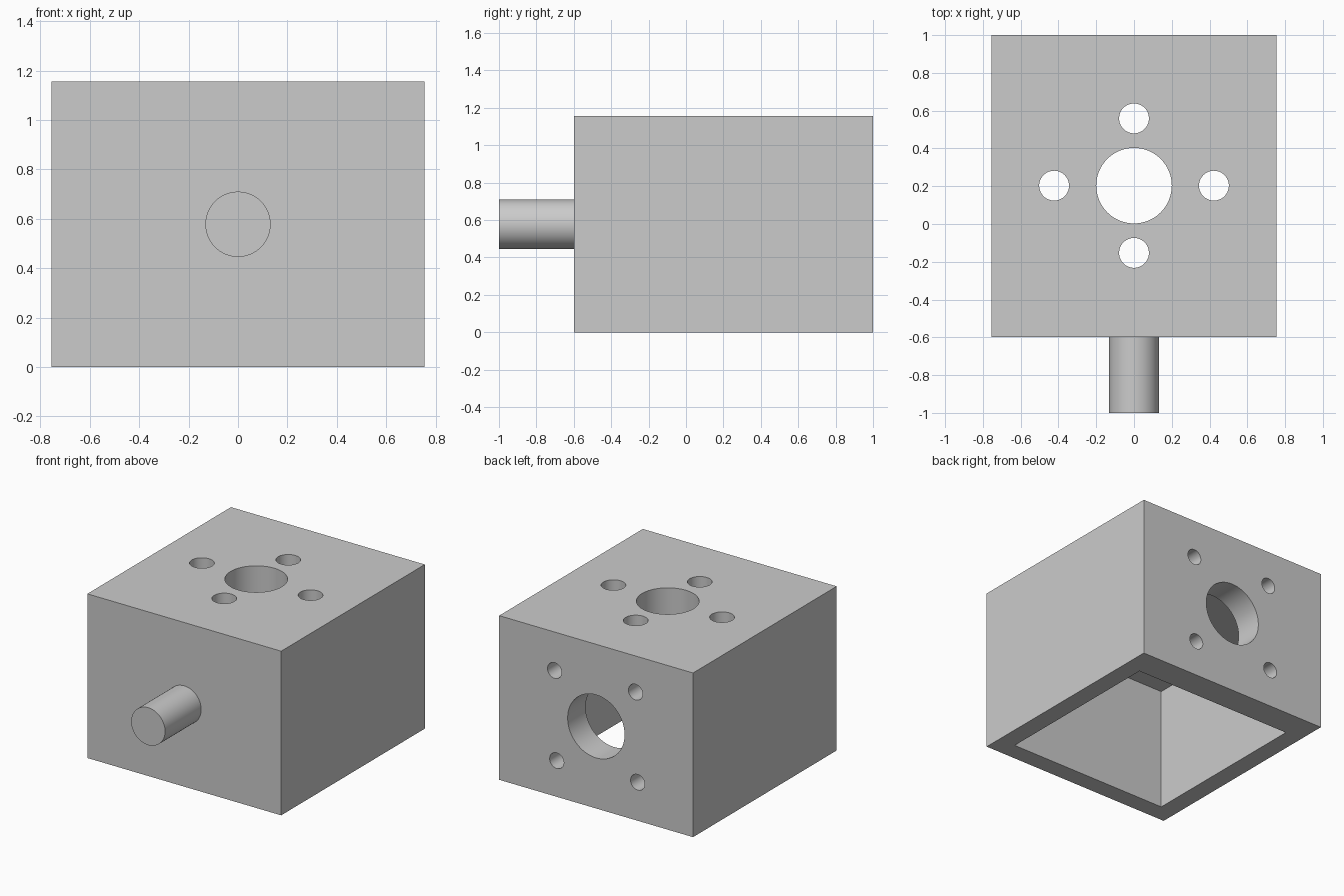
import bpy
from math import cos, sin, pi, radians

cube = bpy.data.objects.get("Cube")
if cube:
    bpy.data.objects.remove(cube, do_unlink=True)

grey = bpy.data.materials.new("plain grey")
grey.use_nodes = True
grey.diffuse_color = (0.6, 0.6, 0.6, 1)
grey.node_tree.nodes["Principled BSDF"].inputs["Base Color"].default_value = (0.6, 0.6, 0.6, 1)

WIDTH, HEIGHT = 1.51, 1.156
FRONT, BACK = -0.598, 1.0
SIDE_WALL, FRONT_WALL, BACK_WALL = 0.13, 0.13, 0.2
CEILING = 0.87
MID_Z = HEIGHT / 2
MID_Y = 0.203


def box(name, x, y, z):
    """Box spanning the (low, high) pair on each axis."""
    centre = [(a + b) / 2 for a, b in (x, y, z)]
    bpy.ops.mesh.primitive_cube_add(size=1, location=centre)
    obj = bpy.context.object
    obj.name = name
    obj.scale = [b - a for a, b in (x, y, z)]
    bpy.ops.object.transform_apply(location=True, rotation=True, scale=True)
    return obj


def rod(name, radius, axis, centre, low, high):
    """Cylinder along y or z between two coordinates on that axis."""
    middle = (low + high) / 2
    u, v = centre
    place = (u, middle, v) if axis == "y" else (u, v, middle)
    turn = (pi / 2, 0, 0) if axis == "y" else (0, 0, 0)
    bpy.ops.mesh.primitive_cylinder_add(
        vertices=64, radius=radius, depth=high - low, location=place, rotation=turn)
    obj = bpy.context.object
    obj.name = name
    bpy.ops.object.transform_apply(location=True, rotation=True, scale=True)
    return obj


def finish(obj):
    obj.data.materials.clear()
    obj.data.materials.append(grey)
    bpy.ops.object.select_all(action="DESELECT")
    obj.select_set(True)
    bpy.context.view_layer.objects.active = obj
    bpy.ops.object.shade_smooth_by_angle(angle=radians(30))


def cut(obj, cutter):
    mod = obj.modifiers.new("cut", "BOOLEAN")
    mod.operation = "DIFFERENCE"
    mod.solver = "EXACT"
    mod.object = cutter
    bpy.context.view_layer.objects.active = obj
    bpy.ops.object.modifier_apply(modifier=mod.name)
    bpy.data.objects.remove(cutter, do_unlink=True)


# Housing block, hollowed from below
half = WIDTH / 2
housing = box("housing", (-half, half), (FRONT, BACK), (0, HEIGHT))
inner = half - SIDE_WALL
cut(housing, box("cavity_cutter", (-inner, inner),
                 (FRONT + FRONT_WALL, BACK - BACK_WALL), (-0.1, CEILING)))

# Top bore and its four bolt holes
top_holes = [(0.2, 0, MID_Y)]
for side in (-1, 1):
    top_holes += [(0.079, side * 0.423, MID_Y), (0.079, 0, MID_Y + side * 0.356)]
for radius, x, y in top_holes:
    cut(housing, rod("top_cutter", radius, "z", (x, y), CEILING - 0.1, HEIGHT + 0.1))

# Back bore and its ring of four bolt holes
inside = BACK - BACK_WALL
cut(housing, rod("bore_cutter", 0.222, "y", (0, MID_Z), inside - 0.1, BACK + 0.1))
for k in range(4):
    angle = radians(43.5) + k * pi / 2
    spot = (0.446 * cos(angle), MID_Z + 0.446 * sin(angle))
    cut(housing, rod("bolt_cutter", 0.055, "y", spot, inside - 0.002, BACK + 0.1))
finish(housing)

# Front shaft
finish(rod("front_shaft", 0.132, "y", (0, MID_Z), -1.0, FRONT + 0.02))
